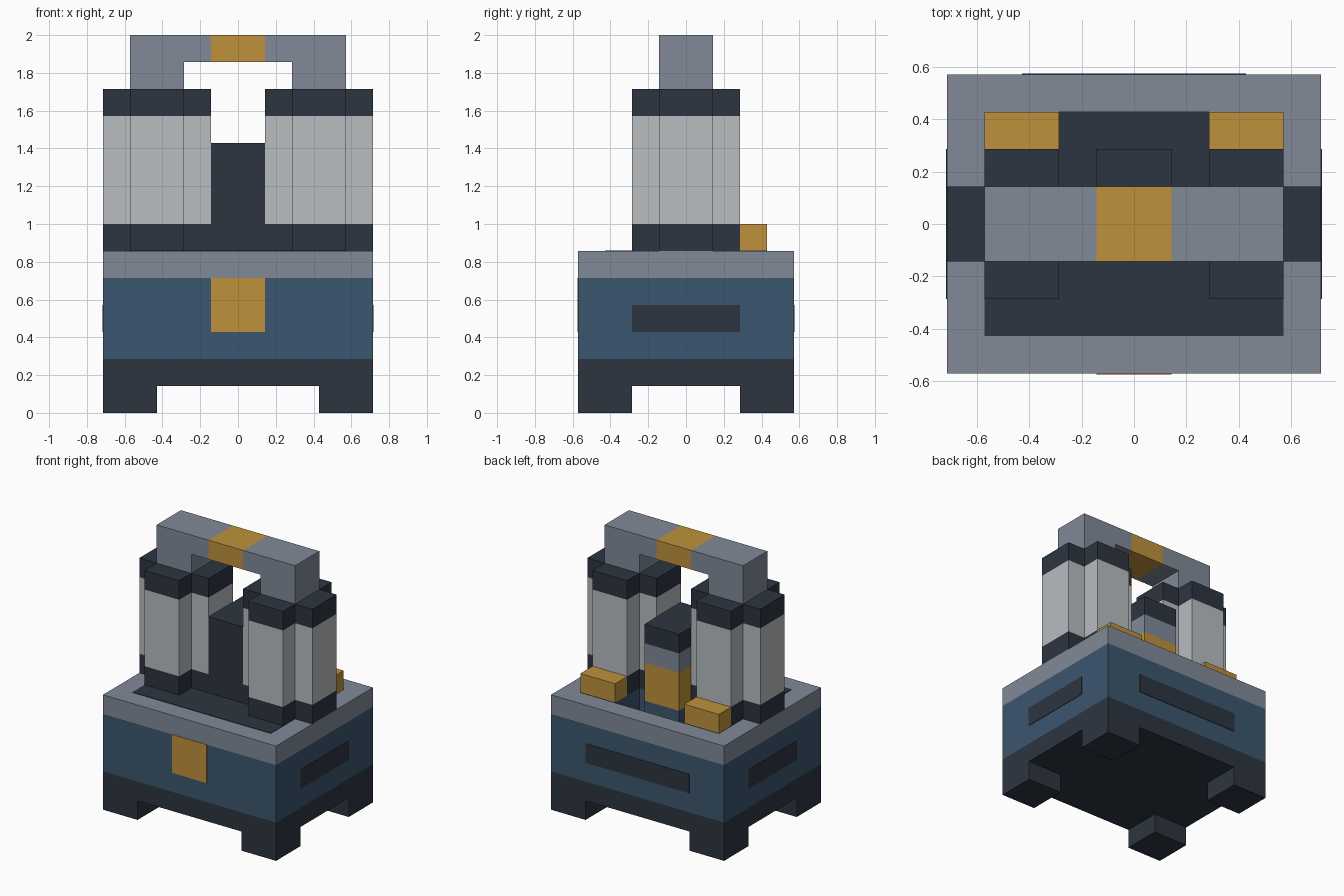
import bpy, bmesh

cube = bpy.data.objects.get("Cube")
if cube:
    bpy.data.objects.remove(cube, do_unlink=True)

U = 1 / 7       # one block of the blocky grid
THIN = 0.025    # plate thickness in blocks


def material(name, rgb):
    m = bpy.data.materials.new(name)
    m.use_nodes = True
    lin = [((c / 255 + 0.055) / 1.055) ** 2.4 for c in rgb] + [1]
    m.diffuse_color = lin
    m.node_tree.nodes["Principled BSDF"].inputs["Base Color"].default_value = lin
    return m


DARK = material("dark slate", (45, 53, 64))
BLUE = material("steel blue", (59, 86, 110))
GREY = material("cool grey", (129, 138, 153))
PALE = material("pale grey", (184, 189, 193))
GOLD = material("gold", (190, 145, 60))


def prism(name, outline, levels, mats):
    """Extrude an outline through the levels, one material per storey."""
    bm = bmesh.new()
    rings = [[bm.verts.new((x * U, y * U, z * U)) for x, y in outline] for z in levels]
    n = len(outline)
    for k in range(len(levels) - 1):
        for i in range(n):
            j = (i + 1) % n
            f = bm.faces.new((rings[k][i], rings[k][j], rings[k + 1][j], rings[k + 1][i]))
            f.material_index = k
    bm.faces.new(rings[0][::-1])
    bm.faces.new(rings[-1]).material_index = len(mats) - 1
    bmesh.ops.recalc_face_normals(bm, faces=bm.faces)
    me = bpy.data.meshes.new(name)
    bm.to_mesh(me)
    bm.free()
    for m in mats:
        me.materials.append(m)
    ob = bpy.data.objects.new(name, me)
    bpy.context.collection.objects.link(ob)
    return ob


def rect(x0, x1, y0, y1):
    return [(x0, y0), (x1, y0), (x1, y1), (x0, y1)]


def box(name, x, y, z, mat):
    return prism(name, rect(*x, *y), z, [mat])


SIDES = (("left", 1), ("right", -1))


def span(a, b, s):
    return sorted((a * s, b * s))


# Base slab and feet
box("base_slab", (-5, 5), (-4, 4), (1, 2), DARK)
for side, sx in SIDES:
    for end, sy in (("front", -1), ("back", 1)):
        box(f"{end}_{side}_foot", span(3, 5, sx), span(2, 4, sy), (0, 1), DARK)

# Body with grey rim and a well cut down to the base behind the tower
body = prism("body", rect(-5, 5, -4, 4), (2, 5, 6), [BLUE, GREY])
well = [(-2, 1), (-1, 1), (-1, 2), (1, 2), (1, 1), (2, 1), (2, 3), (-2, 3)]
cutter = prism("well_cutter", well, (1.5, 6.5), [BLUE])
cutter.hide_render = True
mod = body.modifiers.new("well", "BOOLEAN")
mod.operation, mod.solver, mod.object = "DIFFERENCE", "EXACT", cutter
bpy.context.view_layer.objects.active = body
bpy.ops.object.modifier_apply(modifier=mod.name)
bpy.data.objects.remove(cutter, do_unlink=True)
for p in body.data.polygons:
    c = p.center / U
    if abs(p.normal.z) < 0.5 and abs(c.x) < 4.9 and abs(c.y) < 3.9:
        p.material_index = 0

# Dark deck, notched around the well
deck = [(-4, -3), (4, -3), (4, 3), (2, 3), (2, 1), (-2, 1), (-2, 3), (-4, 3)]
prism("deck", deck, (6, 6 + THIN), [DARK])

# Front panel and vents
box("front_panel", (-1, 1), (-4 - THIN, -4), (3, 5), GOLD)
box("back_vent", (-3, 3), (4, 4 + THIN), (3, 4), DARK)
for side, sx in SIDES:
    box(f"{side}_vent", span(5, 5 + THIN, sx), (-2, 2), (3, 4), DARK)

# Cross-shaped pillars, deck blocks and arch legs on both sides
cross = [(1, -1), (2, -1), (2, -2), (4, -2), (4, -1), (5, -1),
         (5, 1), (4, 1), (4, 2), (2, 2), (2, 1), (1, 1)]
for side, sx in SIDES:
    prism(f"{side}_pillar", [(x * sx, y) for x, y in cross], (6, 7, 11, 12), [DARK, PALE, DARK])
    box(f"{side}_deck_block", span(2, 4, sx), (2, 3), (6, 7), GOLD)
    box(f"{side}_arch_leg", span(2, 4, sx), (-1, 1), (12, 13), GREY)
    box(f"{side}_arch_beam", span(1, 4, sx), (-1, 1), (13, 14), GREY)
box("arch_keystone", (-1, 1), (-1, 1), (13, 14), GOLD)

# Central tower with a banded control panel at the back
box("tower", (-1, 1), (-1, 1), (6, 10), DARK)
prism("tower_panel", rect(-1, 1, 1, 2), (6, 8, 9, 10), [GOLD, GREY, DARK])
